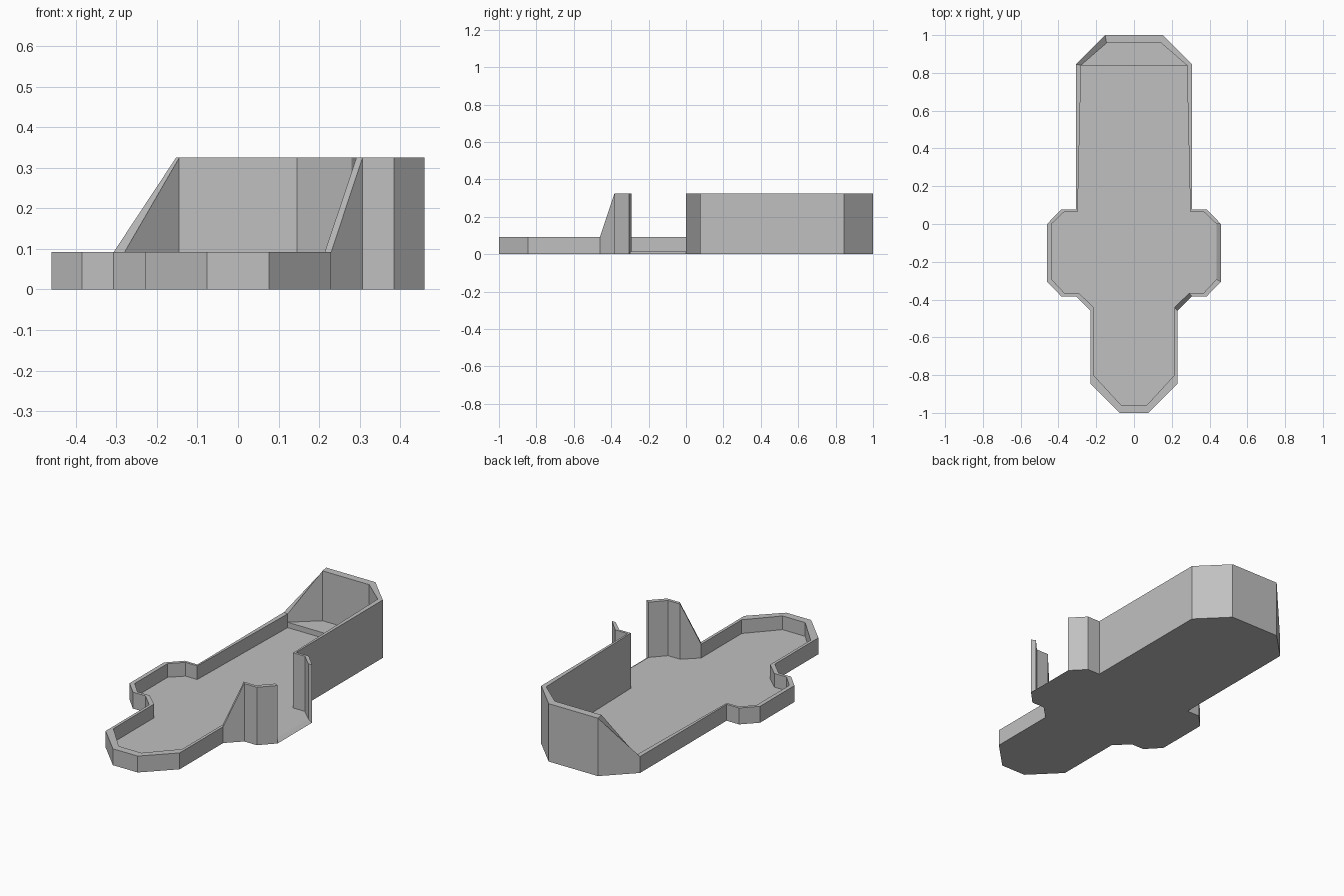
import bpy
import bmesh

if "Cube" in bpy.data.objects:
    bpy.data.objects.remove(bpy.data.objects["Cube"], do_unlink=True)

LOW, HIGH, FLOOR, STEP = 0.092, 0.325, 0.015, 0.045

grey = bpy.data.materials.new("plain grey")
grey.use_nodes = True
COLOUR = (0.53, 0.53, 0.53, 1)
grey.diffuse_color = COLOUR
grey.node_tree.nodes["Principled BSDF"].inputs["Base Color"].default_value = COLOUR


def add_part(name, build):
    """Make a flat-shaded object from a function that fills a bmesh."""
    bm = bmesh.new()
    build(bm)
    bmesh.ops.remove_doubles(bm, verts=bm.verts, dist=0.0001)
    bmesh.ops.recalc_face_normals(bm, faces=bm.faces)
    mesh = bpy.data.meshes.new(name)
    bm.to_mesh(mesh)
    bm.free()
    mesh.materials.append(grey)
    obj = bpy.data.objects.new(name, mesh)
    bpy.context.collection.objects.link(obj)
    return obj


def face(bm, *points):
    return bm.faces.new([bm.verts.new(p) for p in points])


def mirrored(half):
    """Close a front-to-back half outline with its mirror image."""
    return half + [(-x, y) for x, y in reversed(half)]


def loft(bm, lower, z0, upper, z1):
    """Closed solid between two outlines with equal point counts."""
    a = [bm.verts.new((x, y, z0)) for x, y in lower]
    b = [bm.verts.new((x, y, z1)) for x, y in upper]
    bm.faces.new(a[::-1])
    bm.faces.new(b)
    n = len(a)
    for i in range(n):
        j = (i + 1) % n
        bm.faces.new((a[i], a[j], b[j], b[i]))


# Outer and inner outlines of the tray, front to back on the left side
outer = mirrored([(0.077, -1), (0.23, -0.846), (0.23, -0.46), (0.307, -0.383),
                  (0.385, -0.383), (0.46, -0.305), (0.46, 0), (0.385, 0.078),
                  (0.307, 0.078), (0.307, 0.846), (0.153, 1)])
inner = mirrored([(0.07, -0.957), (0.214, -0.80), (0.214, -0.44), (0.292, -0.366),
                  (0.368, -0.366), (0.437, -0.292), (0.437, 0), (0.37, 0.064),
                  (0.298, 0.064), (0.28, 0.085), (0.145, 0.957)][:9]
                 + [(0.28, 0.84), (0.145, 0.957)])

# The wall is tall from the front armpit on the left side round to the back
FIRST_TALL, LAST_TALL, GAP = 3, 11, 5
heights = [HIGH if FIRST_TALL <= i <= LAST_TALL else LOW for i in range(len(outer))]


def floor_plate(bm):
    loft(bm, outer, 0, inner, FLOOR)


def wall(bm):
    n = len(outer)

    def section(i):
        o, p, h = outer[i], inner[i], heights[i]
        return (*o, 0), (*o, h), (*p, h), (*p, FLOOR)

    for i in range(n):
        if i == GAP:
            # End faces on both sides of the open doorway
            face(bm, *section(i))
            face(bm, *section(i + 1))
            continue
        a, b = section(i), section((i + 1) % n)
        for k in range(3):
            face(bm, a[k], b[k], b[k + 1], a[k + 1])


def back_step(bm):
    ledge = [p for p in inner if p[1] > 0.8]
    loft(bm, ledge, FLOOR / 2, ledge, STEP)


add_part("floor_plate", floor_plate)
add_part("perimeter_wall", wall)
add_part("back_step", back_step)
